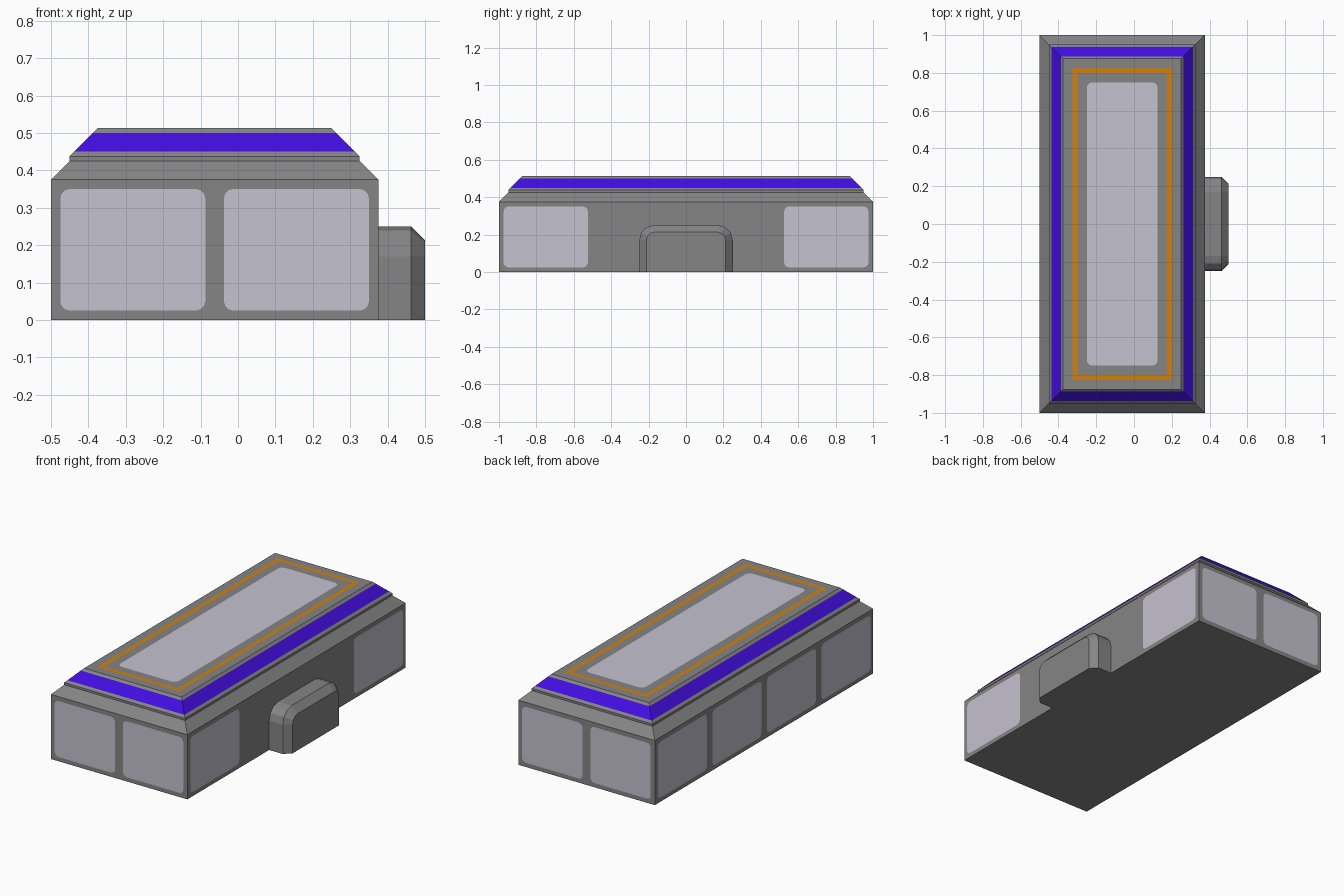
import bpy, bmesh, math
from mathutils import Vector

if "Cube" in bpy.data.objects:
    bpy.data.objects.remove(bpy.data.objects["Cube"])


def material(name, rgb):
    m = bpy.data.materials.new(name)
    m.diffuse_color = (*rgb, 1)
    m.use_nodes = True
    m.node_tree.nodes["Principled BSDF"].inputs["Base Color"].default_value = m.diffuse_color
    return m


GREY = material("grey metal", (0.235, 0.235, 0.235))
PALE = material("pale lilac panel", (0.56, 0.54, 0.63))
BLUE = material("violet blue band", (0.055, 0.004, 0.75))
ORANGE = material("orange trim", (0.64, 0.225, 0.004))

X0, X1, Y = -0.5, 0.375, 1.0      # body footprint
LIFT = 0.0015                     # painted plates sit just above the surface


def finish(name, bm, *mats):
    me = bpy.data.meshes.new(name)
    bm.to_mesh(me)
    bm.free()
    for m in mats:
        me.materials.append(m)
    ob = bpy.data.objects.new(name, me)
    bpy.context.collection.objects.link(ob)
    return ob


def loft(rings):
    """Closed solid through rings that have equal point counts."""
    bm = bmesh.new()
    vs = [[bm.verts.new(p) for p in r] for r in rings]
    n = len(vs[0])
    for a, b in zip(vs, vs[1:]):
        for i in range(n):
            j = (i + 1) % n
            bm.faces.new((a[i], a[j], b[j], b[i]))
    bm.faces.new(vs[0][::-1])
    bm.faces.new(vs[-1])
    bmesh.ops.recalc_face_normals(bm, faces=bm.faces)
    return bm


def rect(inset, z):
    a, b, y = X0 + inset, X1 - inset, Y - inset
    return [(a, -y, z), (b, -y, z), (b, y, z), (a, y, z)]


def panel(name, origin, u, v, u0, u1, v0, v1, r=0.025):
    """Flat rounded plate in the plane spanned by u and v, facing u x v."""
    o, u, v = Vector(origin), Vector(u), Vector(v)
    o += u.cross(v) * LIFT
    bm = bmesh.new()
    pts = []
    corners = [(u1 - r, v1 - r), (u0 + r, v1 - r), (u0 + r, v0 + r), (u1 - r, v0 + r)]
    for k, (cu, cv) in enumerate(corners):
        for s in range(4):
            t = math.radians(90 * k + 30 * s)
            pts.append(bm.verts.new(o + u * (cu + r * math.cos(t)) + v * (cv + r * math.sin(t))))
    bm.faces.new(pts)
    return finish(name, bm, PALE)


# Main body with stepped, sloping roof; the band is the sloped ring z 0.45-0.50
bm = loft([rect(0, 0), rect(0, 0.375), rect(0.05, 0.425), rect(0.05, 0.4375),
           rect(0.0625, 0.45), rect(0.1125, 0.50), rect(0.125, 0.5125)])
for f in bm.faces:
    if 0.46 < f.calc_center_median().z < 0.49:
        f.material_index = 1
finish("body", bm, GREY, BLUE)

# Front and back panels, two each
for i, (a, b) in enumerate([(-0.475, -0.0875), (-0.0375, 0.35)]):
    panel(f"front_panel_{i}", (0, -Y, 0), (1, 0, 0), (0, 0, 1), a, b, 0.025, 0.35)
    panel(f"back_panel_{i}", (0, Y, 0), (-1, 0, 0), (0, 0, 1), -b, -a, 0.025, 0.35)

# Left side has four panels, right side only the outer two
for i, a in enumerate([-0.975, -0.475, 0.025, 0.525]):
    panel(f"left_panel_{i}", (X0, 0, 0), (0, -1, 0), (0, 0, 1), a, a + 0.45, 0.025, 0.35)
    if abs(a + 0.225) > 0.5:
        panel(f"right_panel_{i}", (X1, 0, 0), (0, 1, 0), (0, 0, 1), a, a + 0.45, 0.025, 0.35)

# Roof panel
panel("roof_panel", (0, 0, 0.5125), (1, 0, 0), (0, 1, 0), -0.25, 0.125, -0.75, 0.75, 0.03)

# Orange trim frame around the roof panel
bm = bmesh.new()
outer, inner = [[bm.verts.new(p) for p in rect(i, 0.5125 + LIFT)] for i in (0.175, 0.20)]
for i in range(4):
    j = (i + 1) % 4
    bm.faces.new((outer[i], outer[j], inner[j], inner[i]))
finish("roof_trim", bm, ORANGE)


# Rounded arch-shaped block on the right side with a bevelled outer edge
def arch(x, r):
    c = 0.17
    pts = [(x, c + r, 0)]
    for side, start in ((1, 0), (-1, 90)):
        for s in range(4):
            t = math.radians(start + 30 * s)
            pts.append((x, side * c + r * math.cos(t), c + r * math.sin(t)))
    return pts + [(x, -c - r, 0)]


finish("side_hatch", loft([arch(X1 - 0.005, 0.08), arch(0.4625, 0.08), arch(0.5, 0.0425)]), GREY)
